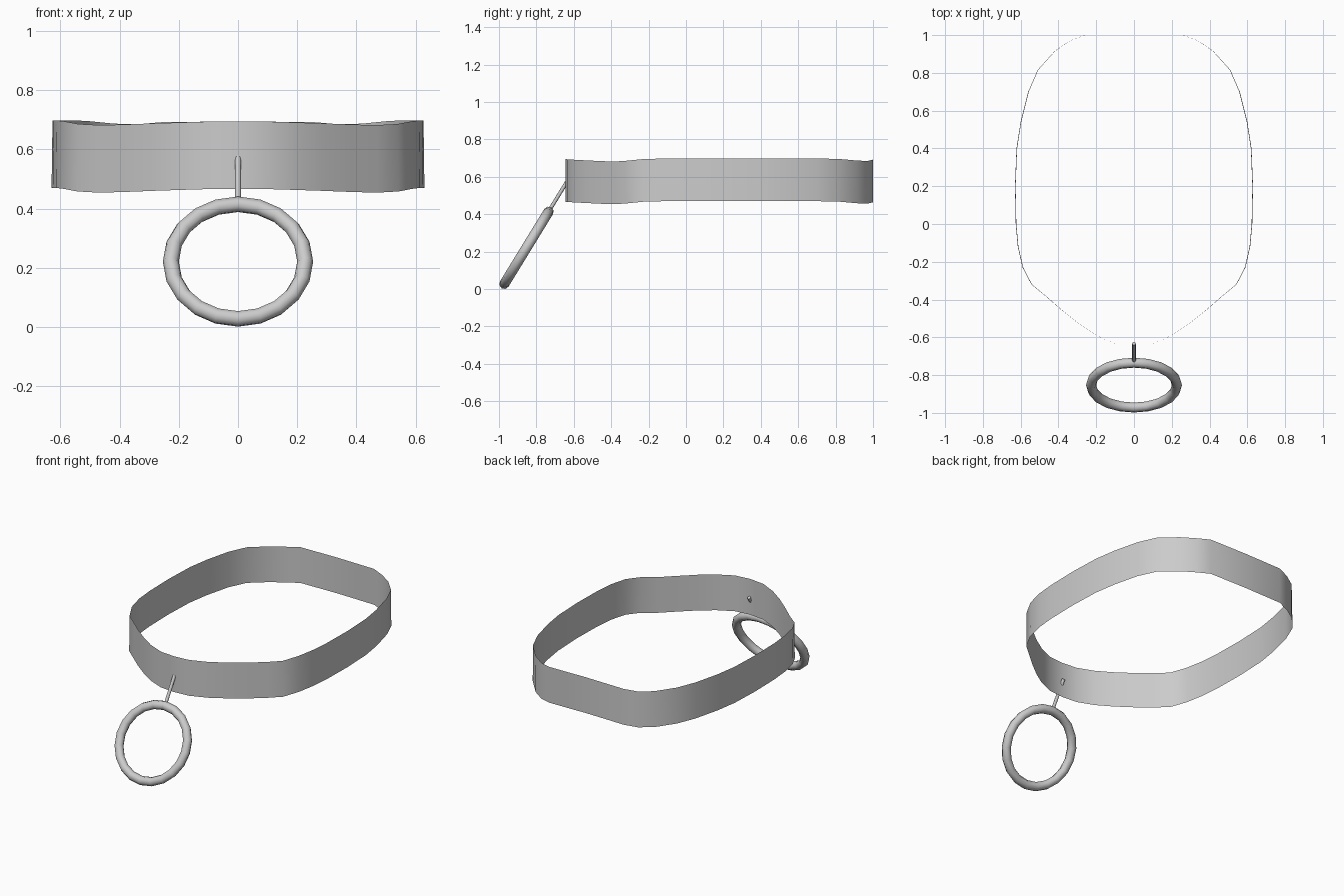
import bpy, bmesh, math
from mathutils import Vector

if "Cube" in bpy.data.objects:
    bpy.data.objects.remove(bpy.data.objects["Cube"])


def smooth(obj, angle):
    bpy.ops.object.select_all(action='DESELECT')
    obj.select_set(True)
    bpy.context.view_layer.objects.active = obj
    bpy.ops.object.shade_smooth_by_angle(angle=math.radians(angle))


# Band: half outline (x, y, bottom z) from back to front, mirrored and swept upward
half = [(0.26, 1.0, 0.464), (0.34, 0.97, 0.457), (0.42, 0.915, 0.459), (0.51, 0.815, 0.468),
        (0.56, 0.70, 0.47), (0.60, 0.54, 0.47), (0.622, 0.40, 0.47), (0.63, 0.20, 0.47),
        (0.626, 0.0, 0.47), (0.615, -0.12, 0.47), (0.59, -0.23, 0.467), (0.543, -0.32, 0.458),
        (0.47, -0.38, 0.454), (0.39, -0.45, 0.456), (0.29, -0.53, 0.460), (0.20, -0.59, 0.463),
        (0.10, -0.635, 0.466)]
outline = half + [(0, -0.645, 0.467)] + [(-x, y, z) for x, y, z in reversed(half)] + [(0, 1.0, 0.467)]
height = 0.228

bm = bmesh.new()
low = [bm.verts.new(p) for p in outline]
top = [bm.verts.new((x * 0.995, y, z + height)) for x, y, z in outline]
n = len(outline)
for i in range(n):
    j = (i + 1) % n
    bm.faces.new((low[j], low[i], top[i], top[j]))
bmesh.ops.recalc_face_normals(bm, faces=bm.faces)
mesh = bpy.data.meshes.new("band")
bm.to_mesh(mesh)
bm.free()
band = bpy.data.objects.new("band", mesh)
bpy.context.collection.objects.link(band)
smooth(band, 40)

# Hanging ring, tilted forward
tilt = math.radians(58.5)
center = Vector((0, -0.853, 0.221))
along = Vector((0, math.cos(tilt), math.sin(tilt)))
R, r = 0.227, 0.027
bpy.ops.mesh.primitive_torus_add(major_radius=R, minor_radius=r, major_segments=20,
                                 minor_segments=8, location=center, rotation=(tilt, 0, 0))
ring = bpy.context.object
ring.name = "pull_ring"
smooth(ring, 60)

# Thin pin joining the ring to the band
start = center + along * R
end = center + along * (R + 0.195)
bpy.ops.mesh.primitive_cylinder_add(vertices=8, radius=0.01, depth=(end - start).length,
                                    location=(start + end) / 2)
pin = bpy.context.object
pin.name = "ring_pin"
pin.rotation_euler = along.to_track_quat('Z', 'Y').to_euler()
smooth(pin, 60)
